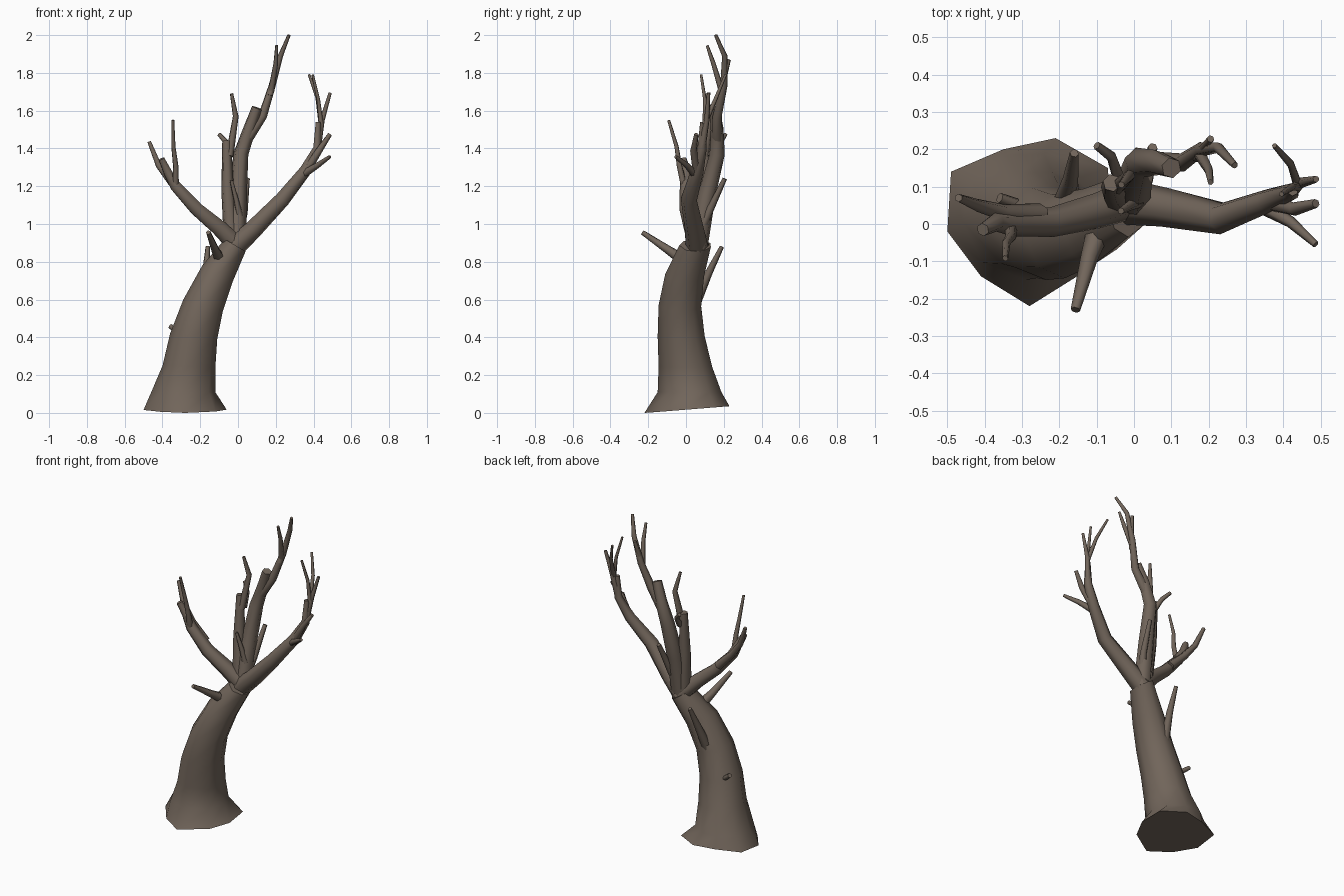
import bpy, bmesh, math
from mathutils import Vector

if "Cube" in bpy.data.objects:
    bpy.data.objects.remove(bpy.data.objects["Cube"])

bark = bpy.data.materials.new("brown_bark")
bark.use_nodes = True
COLOUR = (0.165, 0.13, 0.103, 1)
bark.diffuse_color = COLOUR
bark.node_tree.nodes["Principled BSDF"].inputs["Base Color"].default_value = COLOUR


def skin(name, rings):
    """Bridge a list of point loops into a closed, smooth shaded limb."""
    bm = bmesh.new()
    loops = [[bm.verts.new(p) for p in ring] for ring in rings]
    n = len(loops[0])
    for low, high in zip(loops, loops[1:]):
        for i in range(n):
            j = (i + 1) % n
            bm.faces.new((low[i], low[j], high[j], high[i]))
    bm.faces.new(loops[0][::-1])
    bm.faces.new(loops[-1])
    bmesh.ops.recalc_face_normals(bm, faces=bm.faces)
    mesh = bpy.data.meshes.new(name)
    bm.to_mesh(mesh)
    bm.free()
    mesh.materials.append(bark)
    ob = bpy.data.objects.new(name, mesh)
    bpy.context.collection.objects.link(ob)
    bpy.ops.object.select_all(action='DESELECT')
    ob.select_set(True)
    bpy.context.view_layer.objects.active = ob
    bpy.ops.object.shade_smooth_by_angle(angle=math.radians(65))
    return ob


def limb(name, r0, r1, *path, sides=6):
    """Tapered tube along a path, from radius r0 to radius r1."""
    pts = [Vector(p) for p in path]
    last = len(pts) - 1
    rings, side, prev = [], None, None
    for k, p in enumerate(pts):
        d = (pts[min(k + 1, last)] - pts[max(k - 1, 0)]).normalized()
        if side is None:
            side = d.orthogonal().normalized()
        else:
            side = prev.rotation_difference(d) @ side
        prev = d
        up = d.cross(side)
        r = r0 + (r1 - r0) * k / last
        rings.append([p + r * (math.cos(a) * side + math.sin(a) * up)
                      for a in (math.tau * i / sides for i in range(sides))])
    return skin(name, rings)


# Trunk: flared irregular foot, then tilted oval rings (left x,z, right x,z, y range)
foot = [(-.06, 0), (-.07, .15), (-.21, .23), (-.35, .2), (-.49, .14),
        (-.5, -.02), (-.41, -.14), (-.28, -.22), (-.12, -.12)]
angles = [math.atan2(y, x + .28) for x, y in foot]
rings = [[(x, y, max(0, .017 + .08 * y)) for x, y in foot]]
for lx, lz, rx, rz, y0, y1 in (
        (-.46, .11, -.12, .11, -.15, .195),
        (-.40, .25, -.12, .24, -.145, .145),
        (-.36, .42, -.11, .39, -.15, .105),
        (-.29, .60, -.08, .54, -.145, .085),
        (-.19, .78, -.03, .69, -.11, .1),
        (-.07, .92, .04, .855, -.035, .135)):
    ring = []
    for a in angles:
        c, s = math.cos(a), math.sin(a)
        ring.append(((lx + rx) / 2 + c * (rx - lx) / 2,
                     (y0 + y1) / 2 + s * (y1 - y0) / 2,
                     (lz + rz) / 2 + c * (rz - lz) / 2))
    rings.append(ring)
skin("trunk", rings)

# Stubs on the trunk
limb("front_stub", .034, .013, (-.09, 0, .8), (-.12, -.09, .86), (-.157, -.23, .955))
limb("back_stub", .03, .012, (-.19, .05, .58), (-.17, .12, .74), (-.16, .19, .88))
limb("small_stub", .018, .014, (-.28, .04, .4), (-.36, .07, .46))

# Right side bough and its twigs
limb("right_bough", .055, .018, (0, .07, .88), (-.1, .035, .98), (-.22, .005, 1.08),
     (-.33, .0, 1.2), (-.37, .005, 1.27), (-.405, -.015, 1.345))
limb("right_outer_twig", .03, .011, (-.25, .025, 1.12), (-.35, .03, 1.22),
     (-.42, .05, 1.31), (-.47, .07, 1.435))
limb("right_upright_twig", .018, .008, (-.33, -.01, 1.2), (-.33, -.035, 1.31),
     (-.342, -.05, 1.41), (-.345, -.092, 1.55))

# Left side bough and its twigs
limb("left_bough", .062, .015, (-.03, .06, .87), (.08, .045, .97), (.235, .015, 1.13),
     (.355, .06, 1.28), (.42, .085, 1.4), (.425, .09, 1.54))
limb("left_low_twig", .022, .009, (.34, .05, 1.26), (.42, .005, 1.31), (.487, -.055, 1.357))
limb("left_middle_twig", .025, .012, (.36, .06, 1.28), (.43, .04, 1.39), (.487, .055, 1.475))
limb("left_high_twig", .02, .009, (.42, .085, 1.4), (.445, .11, 1.55), (.488, .12, 1.695))
limb("left_front_tip", .013, .007, (.44, .1, 1.53), (.425, .1, 1.66), (.395, .08, 1.79))
limb("left_back_tip", .014, .007, (.44, .1, 1.53), (.42, .16, 1.67), (.376, .21, 1.79))

# Tall central bough and its twigs
limb("tall_bough", .055, .028, (-.01, .06, .87), (0, .11, 1.15), (.015, .165, 1.37),
     (.06, .165, 1.5), (.1, .15, 1.615))
limb("tall_leader", .03, .009, (.05, .165, 1.45), (.13, .165, 1.57), (.18, .2, 1.73),
     (.225, .205, 1.89), (.27, .157, 2.0))
limb("tall_front_tip", .017, .008, (.175, .19, 1.7), (.2, .145, 1.85), (.205, .112, 1.945))
limb("tall_back_tip", .016, .01, (.17, .18, 1.68), (.205, .228, 1.87))

# Short central bough and its twigs
limb("middle_bough", .045, .024, (-.03, .06, .87), (-.055, .09, 1.18), (-.06, .11, 1.44))
limb("middle_tip", .022, .009, (-.045, .1, 1.36), (-.012, .13, 1.57), (-.034, .105, 1.69))
limb("middle_back_twig", .018, .011, (-.04, .12, 1.36), (-.06, .18, 1.43), (-.1, .21, 1.475))
limb("back_twig", .03, .013, (0, .07, .94), (.03, .12, 1.06), (.05, .205, 1.24))
limb("inner_twig", .018, .009, (.01, .06, 1.04), (-.01, .05, 1.13), (-.035, .035, 1.23))
